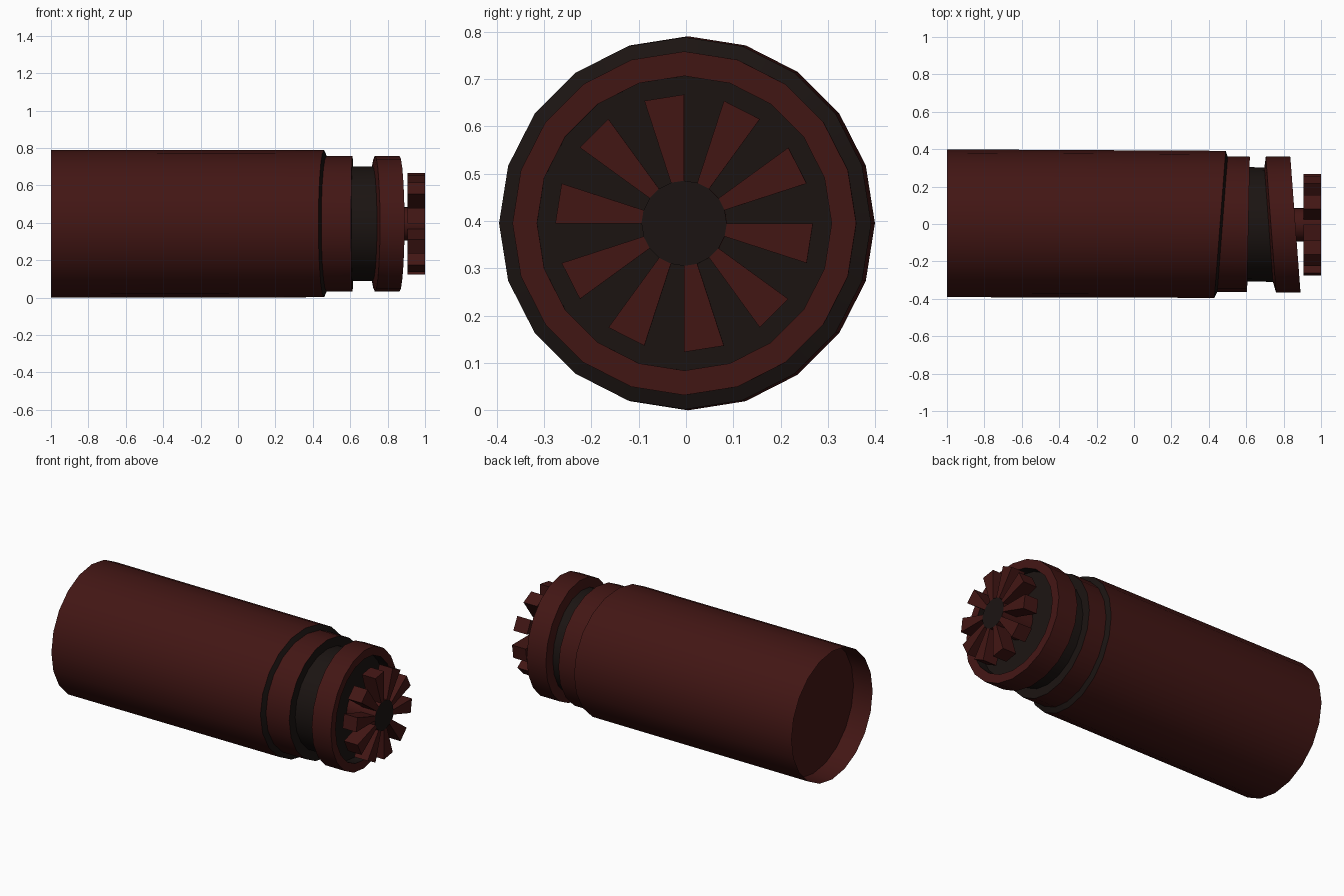
import bpy
from math import sin, cos, pi, radians

if "Cube" in bpy.data.objects:
    bpy.data.objects.remove(bpy.data.objects["Cube"])

SIDES = 20
AXIS_Z = 0.395


def material(name, rgb):
    m = bpy.data.materials.new(name)
    m.diffuse_color = (*rgb, 1)
    m.use_nodes = True
    m.node_tree.nodes["Principled BSDF"].inputs["Base Color"].default_value = m.diffuse_color
    return m


RED = material("dark_red", (0.055, 0.008, 0.007))
BLACK = material("soot_black", (0.011, 0.007, 0.006))


def place(x, r, a, slant=0):
    # slant leans a ring's plane; the whole axis is turned very slightly
    y = r * cos(a)
    return (x + slant * y, y - 0.004 * x, AXIS_Z + r * sin(a))


def make(name, verts, faces, mats):
    me = bpy.data.meshes.new(name)
    me.from_pydata(verts, [], faces)
    me.materials.append(RED)
    me.materials.append(BLACK)
    for p, m in zip(me.polygons, mats):
        p.material_index = m
        p.use_smooth = True
    me.set_sharp_from_angle(angle=radians(25))
    ob = bpy.data.objects.new(name, me)
    bpy.context.collection.objects.link(ob)
    return ob


def lathe(name, rings, cap_start=None, cap_end=None):
    # rings: (x, radius, slant, material of the band that follows)
    verts, faces, mats = [], [], []
    for x, r, s, _ in rings:
        verts += [place(x, r, 2 * pi * j / SIDES, s) for j in range(SIDES)]
    for i in range(len(rings) - 1):
        for j in range(SIDES):
            k = (j + 1) % SIDES
            a, b = i * SIDES, (i + 1) * SIDES
            faces.append((a + j, a + k, b + k, b + j))
            mats.append(rings[i][3])
    if cap_start is not None:
        faces.append(tuple(reversed(range(SIDES))))
        mats.append(cap_start)
    if cap_end is not None:
        n = (len(rings) - 1) * SIDES
        faces.append(tuple(range(n, n + SIDES)))
        mats.append(cap_end)
    return make(name, verts, faces, mats)


# Main casing: recessed rear end, slanted front edge with dark step
lathe("casing", [
    (-0.87, 0.394, 0, 0),
    (-1.0, 0.395, 0, 0),
    (0.46, 0.393, 0.077, 1),
    (0.473, 0.362, 0.077, 0),
], cap_start=0)

# Collar in front of the casing
lathe("collar", [
    (0.473, 0.362, 0.077, 0),
    (0.612, 0.362, 0.02, 1),
    (0.612, 0.306, 0.02, 0),
])

# Dark narrow neck
lathe("neck", [
    (0.612, 0.306, 0.02, 1),
    (0.725, 0.306, -0.075, 1),
])

# Tilted head ring with a dark recess
lathe("head_ring", [
    (0.72, 0.306, -0.075, 0),
    (0.732, 0.363, -0.075, 0),
    (0.863, 0.363, -0.075, 0),
    (0.863, 0.311, -0.075, 1),
    (0.80, 0.311, -0.075, 1),
], cap_end=1)

# Hub shaft
lathe("hub", [
    (0.79, 0.09, 0, 0),
    (1.0, 0.09, 0, 0),
], cap_start=0, cap_end=1)

# Ten wedge blades around the hub
verts, faces = [], []
for i in range(SIDES // 2):
    a0 = 2 * pi * (2 * i - 1) / SIDES
    a1 = a0 + 2 * pi / SIDES
    n = len(verts)
    for x in (0.907, 1.0):
        verts += [place(x, r, a) for r, a in
                  ((0.09, a0), (0.272, a0), (0.272, a1), (0.09, a1))]
    quads = ((3, 2, 1, 0), (4, 5, 6, 7), (0, 1, 5, 4),
             (1, 2, 6, 5), (2, 3, 7, 6))
    faces += [tuple(n + v for v in q) for q in quads]
make("rotor_blades", verts, faces, [0] * len(faces))
